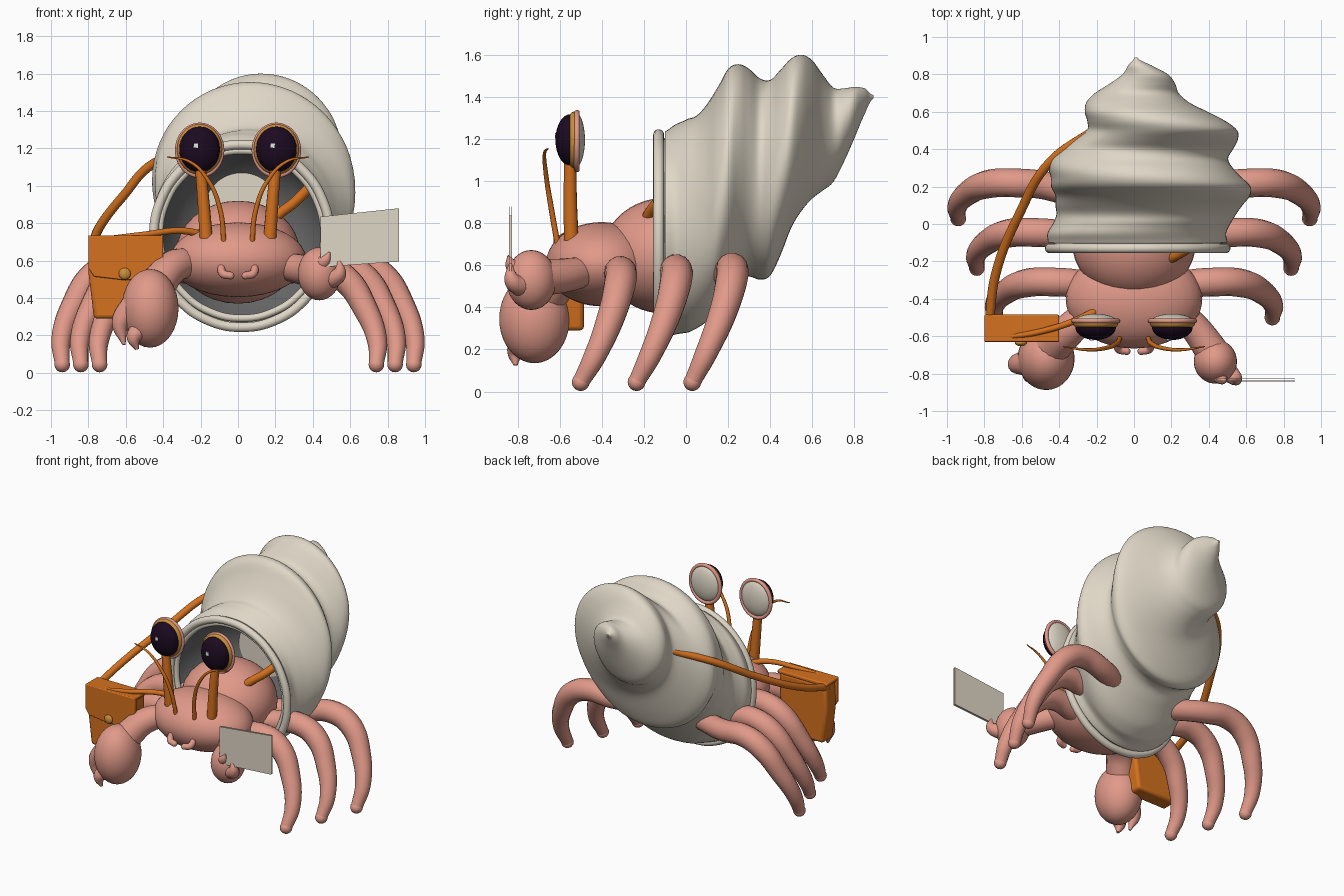
import bpy, bmesh
from math import pi, sin, cos, radians
from mathutils import Matrix, Vector

if "Cube" in bpy.data.objects:
    bpy.data.objects.remove(bpy.data.objects["Cube"], do_unlink=True)


def material(name, *rgb):
    m = bpy.data.materials.new(name)
    m.use_nodes = True
    m.diffuse_color = (*rgb, 1)
    m.node_tree.nodes["Principled BSDF"].inputs["Base Color"].default_value = (*rgb, 1)
    return m


PINK = material("salmon skin", .75, .32, .25)
SHELL = material("cream shell", .74, .68, .57)
INSIDE = material("grey shell lining", .14, .14, .14)
ORANGE = material("orange leather", .66, .165, .013)
GOLD = material("amber", .60, .27, .045)
DARK = material("dark pupil", .011, .003, .014)
WHITE = material("white glint", .9, .9, .9)


def finish(name, bm, mats, angle=40):
    me = bpy.data.meshes.new(name)
    bmesh.ops.recalc_face_normals(bm, faces=bm.faces)
    bm.to_mesh(me)
    bm.free()
    for m in mats:
        me.materials.append(m)
    me.polygons.foreach_set("use_smooth", [True] * len(me.polygons))
    me.set_sharp_from_angle(angle=radians(angle))
    ob = bpy.data.objects.new(name, me)
    bpy.context.collection.objects.link(ob)
    return ob


def ball(name, centre, size, mats, rule=None, segs=32):
    """Ellipsoid with its poles along y; rule picks a material from y."""
    bm = bmesh.new()
    mat = Matrix.Translation(centre) @ Matrix.Diagonal((*size, 1)) @ Matrix.Rotation(pi / 2, 4, "X")
    bmesh.ops.create_uvsphere(bm, u_segments=segs, v_segments=segs, radius=1, matrix=mat)
    for f in bm.faces:
        f.material_index = rule(f.calc_center_median().y) if rule else 0
    return finish(name, bm, mats)


def tube(name, pts, radii, mat, cyclic=False):
    """Smooth tapered tube through the points."""
    cu = bpy.data.curves.new(name, "CURVE")
    cu.dimensions = "3D"
    cu.bevel_depth = 1
    cu.bevel_resolution = 5
    cu.resolution_u = 8
    cu.use_fill_caps = True
    sp = cu.splines.new("BEZIER")
    sp.bezier_points.add(len(pts) - 1)
    sp.use_cyclic_u = cyclic
    if not isinstance(radii, (list, tuple)):
        radii = [radii] * len(pts)
    for bp, p, r in zip(sp.bezier_points, pts, radii):
        bp.co, bp.radius = p, r
        bp.handle_left_type = bp.handle_right_type = "AUTO"
    tmp = bpy.data.objects.new(name + " path", cu)
    bpy.context.collection.objects.link(tmp)
    bpy.context.view_layer.update()
    me = bpy.data.meshes.new_from_object(tmp.evaluated_get(bpy.context.evaluated_depsgraph_get()))
    bpy.data.objects.remove(tmp, do_unlink=True)
    bm = bmesh.new()
    bm.from_mesh(me)
    return finish(name, bm, [mat], 50)


def ring(name, c, rx, rz, r, mat):
    pts = [(c[0] + rx * cos(a), c[1], c[2] + rz * sin(a)) for a in (i * pi / 8 for i in range(16))]
    return tube(name, pts, r, mat, True)


def plate(name, outline, y0, y1, mat, bevel=0):
    """Prism with an (x, z) outline between two depths."""
    bm = bmesh.new()
    face = bm.faces.new([bm.verts.new((x, y0, z)) for x, z in outline])
    ext = bmesh.ops.extrude_face_region(bm, geom=[face])["geom"]
    bmesh.ops.translate(bm, vec=(0, y1 - y0, 0), verts=[v for v in ext if isinstance(v, bmesh.types.BMVert)])
    ob = finish(name, bm, [mat])
    if bevel:
        b = ob.modifiers.new("soft edges", "BEVEL")
        b.width, b.segments = bevel, 3
    return ob


def spline(a, b, c, d, t):
    return .5 * (2 * b + (c - a) * t + (2 * a - 5 * b + 4 * c - d) * t * t + (3 * b - a - 3 * c + d) * t ** 3)


# Shell: round sections whose centres wind around a rising axis (x, z, radius)
sections = [Vector(v) for v in (
    (.02, .745, .48), (.015, .77, .478), (.04, .785, .475), (.065, .805, .48), (.08, .85, .5),
    (.1, .92, .52), (.09, 1.0, .533), (.065, 1.045, .51), (.035, 1.04, .493), (.025, 1.01, .478),
    (.065, 1.015, .465), (.115, 1.09, .44), (.15, 1.18, .402), (.12, 1.23, .37), (.065, 1.245, .328),
    (.02, 1.23, .275), (.015, 1.22, .224), (.045, 1.265, .175), (.06, 1.325, .122), (.03, 1.38, .06))]
tip = Vector((.01, 1.4, .008))
padded = [sections[0]] + sections + [tip, tip]
loops = []
for i in range(len(sections)):
    for k in range(4):
        step = .05 if i < len(sections) - 1 else .037
        loops.append((-.1 + .05 * i + step * k / 4, spline(*padded[i:i + 4], k / 4)))
loops.append((.89, tip))
lining = [(.27, Vector((.02, .87, .2))), (.2, Vector((.02, .85, .3))),
          (.05, Vector((.02, .8, .39))), (-.1, Vector((.02, .745, .445)))]
bm = bmesh.new()
SEG = 64
rows = []
for y, (cx, cz, r) in lining + loops:
    tall = r * (1 + .07 * max(0, 1 - abs(y - .01) / .16))  # mouth is a little taller than wide
    rows.append([bm.verts.new((cx + r * cos(a), y, cz + tall * sin(a)))
                 for a in (2 * pi * j / SEG for j in range(SEG))])
for n, (p, q) in enumerate(zip(rows, rows[1:])):
    for j in range(SEG):
        f = bm.faces.new((p[j], p[j - 1], q[j - 1], q[j]))
        f.material_index = 1 if n < len(lining) - 1 else 0
bm.faces.new(rows[0])
bm.faces.new(rows[-1])
finish("spiral_shell", bm, [SHELL, INSIDE], 30)
ring("shell_lip", (.02, -.13, .732), .47, .488, .026, SHELL)
ring("shell_inner_lip", (.02, -.115, .74), .438, .448, .02, SHELL)

# Body and head
ball("abdomen", (0, -.1, .645), (.33, .3, .275), [PINK])
ball("head", (0, -.4, .605), (.365, .265, .2), [PINK])

# Walking legs: three on each side, the rear one widest
leg = [(.2, .1, .54), (.45, .2, .565), (.64, .22, .58), (.77, .215, .52),
       (.88, .17, .36), (.945, .095, .18), (.94, .03, .045)]
for s, side in ((1, "left"), (-1, "right")):
    for k, place in enumerate(("rear", "middle", "front")):
        pts = [(s * (x - .1 * k), y - .265 * k, z - .008 * k * (z > .1)) for x, y, z in leg]
        tube(f"{side}_{place}_leg", pts, (.07, .075, .077, .076, .066, .053, .04), PINK)
        ball(f"{side}_{place}_foot", pts[-1], (.042, .042, .042), [PINK], segs=16)

    # Eye: amber cup with pale back, dark domed pupil, fleshy rim
    ex = .205 * s
    tube(f"{side}_eye_stalk", [(.17 * s, -.545, .72), (.185 * s, -.55, .92), (.203 * s, -.55, 1.12)],
         (.035, .032, .028), ORANGE)
    ball(f"{side}_eye", (ex, -.53, 1.195), (.121, .05, .135), [GOLD, SHELL],
         lambda y: 0 if y < -.522 else 1, 40)
    ball(f"{side}_pupil", (ex, -.55, 1.195), (.109, .07, .122), [DARK])
    ring(f"{side}_eye_rim", (ex, -.518, 1.19), .119, .135, .013, PINK)
    gx = ex - .02
    plate(f"{side}_eye_glint", [(gx - .012, 1.205), (gx + .01, 1.203), (gx + .012, 1.225), (gx - .01, 1.228)],
          -.623, -.615, WHITE)

    # Antennae and mouth feelers
    tube(f"{side}_antenna", [(.075 * s, -.61, .7), (.095 * s, -.64, .87), (.16 * s, -.665, 1.03),
                             (.26 * s, -.672, 1.13), (.38 * s, -.655, 1.155)],
         (.014, .013, .011, .008, .003), ORANGE)
    feeler = [(.09 * s, -.635, .57), (.08 * s, -.67, .53), (.04 * s, -.68, .52)]
    tube(f"{side}_feeler", feeler, (.02, .022, .02), PINK)
    ball(f"{side}_feeler_tip", feeler[-1], (.021, .021, .021), [PINK], segs=12)

# Large claw on the right
tube("right_arm", [(-.22, -.45, .59), (-.34, -.56, .57), (-.45, -.67, .45)], (.075, .088, .1), PINK)
ball("right_claw", (-.47, -.72, .345), (.152, .167, .21), [PINK])
tube("right_outer_pincer", [(-.55, -.74, .36), (-.625, -.75, .27), (-.61, -.77, .15)], (.08, .052, .008), PINK)
tube("right_inner_pincer", [(-.5, -.77, .25), (-.555, -.81, .19), (-.54, -.81, .125)], (.06, .042, .01), PINK)

# Small claw on the left, holding a folded paper
tube("left_arm", [(.22, -.45, .58), (.33, -.56, .555), (.43, -.7, .54)], (.07, .08, .09), PINK)
ball("left_claw", (.435, -.735, .53), (.115, .118, .142), [PINK])
tube("left_upper_pincer", [(.43, -.77, .58), (.465, -.825, .6), (.49, -.845, .645)], (.06, .035, .005), PINK)
tube("left_lower_pincer", [(.48, -.77, .5), (.54, -.825, .53), (.54, -.835, .61)], (.06, .04, .006), PINK)
sheet = [(.44, .565), (.86, .595), (.86, .88), (.44, .835)]
for k, name in enumerate(("paper_front", "paper_back")):
    plate(name, sheet, -.842 + .012 * k, -.838 + .012 * k, SHELL)
plate("paper_fold", [(.44, .565), (.446, .565), (.446, .836), (.44, .835)], -.842, -.826, SHELL)

# Satchel with flap and clasp
plate("satchel", [(-.77, .29), (-.45, .29), (-.42, .5), (-.41, .72), (-.79, .72), (-.8, .54)],
      -.605, -.485, ORANGE, .02)
plate("satchel_flap", [(-.8, .735), (-.4, .735), (-.4, .56), (-.43, .515), (-.6, .495), (-.77, .515), (-.8, .56)],
      -.63, -.6, ORANGE, .006)
plate("satchel_lid", [(-.8, .71), (-.4, .71), (-.4, .735), (-.8, .735)], -.63, -.485, ORANGE, .008)
ball("satchel_clasp", (-.605, -.635, .53), (.032, .018, .032), [GOLD], segs=20)

# Strap: one end over the shell, the other across the body
tube("shell_strap", [(-.775, -.53, .69), (-.74, -.27, .78), (-.61, .06, .95), (-.45, .33, 1.12), (-.2, .51, 1.21)],
     .025, ORANGE)
tube("body_strap", [(-.72, -.61, .715), (-.5, -.575, .74), (-.3, -.51, .76), (-.1, -.4, .72), (.12, -.22, .76),
                    (.22, -.17, .85), (.3, -.12, .91), (.38, -.04, .99)],
     (.014, .016, .018, .022, .026, .028, .028, .028), ORANGE)
